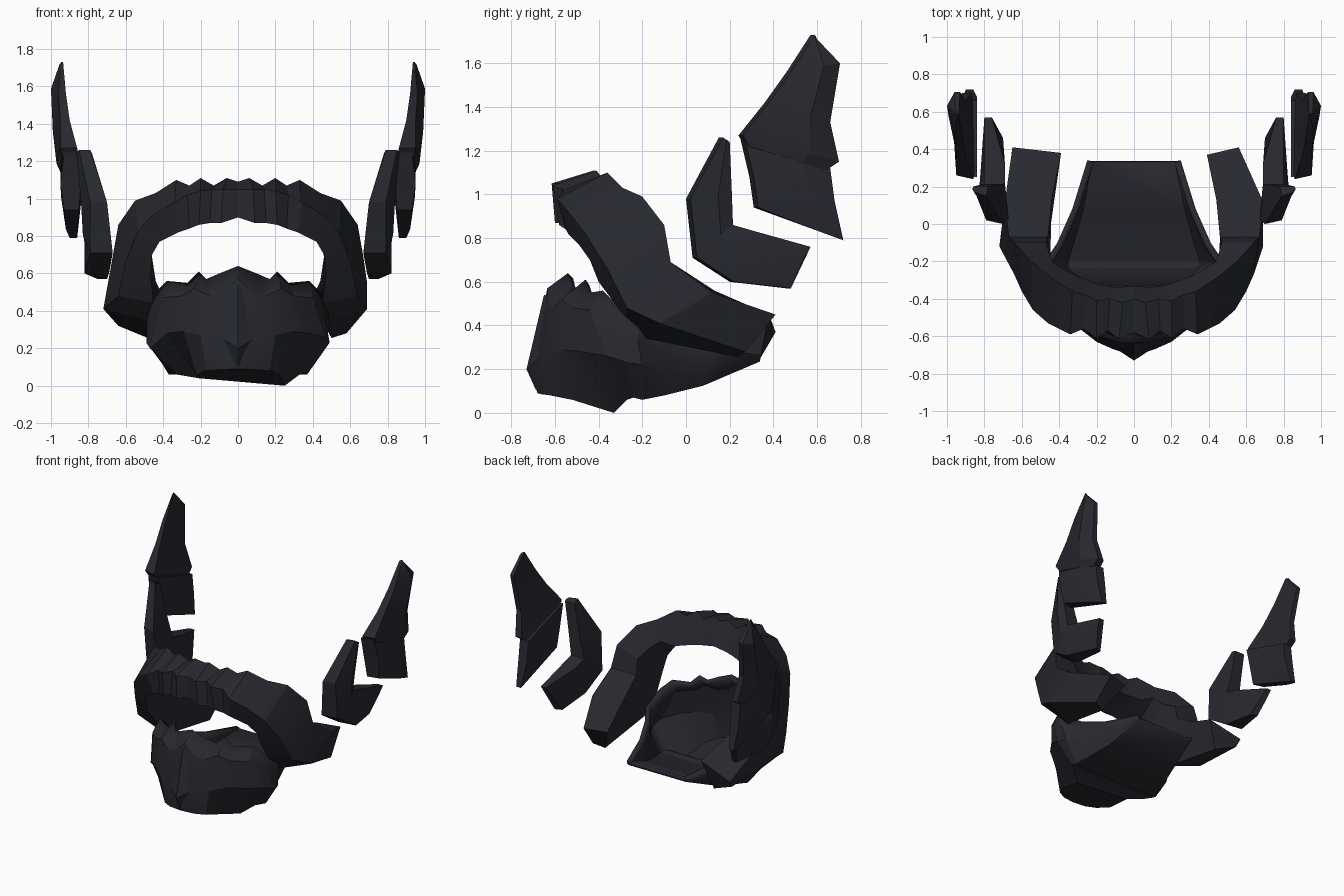
import bpy, bmesh, math

mat = bpy.data.materials.new("charcoal navy")
mat.diffuse_color = (0.021, 0.022, 0.029, 1)


def make(name, verts, faces, thickness=0):
    me = bpy.data.meshes.new(name)
    me.from_pydata(verts, [], faces)
    bm = bmesh.new()
    bm.from_mesh(me)
    bmesh.ops.remove_doubles(bm, verts=bm.verts, dist=0.0005)
    bmesh.ops.recalc_face_normals(bm, faces=bm.faces)
    bm.to_mesh(me)
    bm.free()
    me.materials.append(mat)
    ob = bpy.data.objects.new(name, me)
    bpy.context.collection.objects.link(ob)
    if thickness:
        mod = ob.modifiers.new("wall", 'SOLIDIFY')
        mod.thickness = thickness
        mod.offset = -1
    bpy.ops.object.select_all(action='DESELECT')
    ob.select_set(True)
    bpy.context.view_layer.objects.active = ob
    bpy.ops.object.shade_smooth_by_angle(angle=math.radians(18))
    return ob


def loft(name, sections):
    """Skin equal-sided sections into a capped bar."""
    n, c = len(sections), len(sections[0])
    faces = [tuple(range(c)), tuple(c * n - 1 - k for k in range(c))]
    for i in range(n - 1):
        for k in range(c):
            a, b = c * i + k, c * i + (k + 1) % c
            faces.append((a, b, b + c, a + c))
    return make(name, [v for s in sections for v in s], faces)


def flip(p):
    return (-p[0], p[1], p[2])


# Brow band and cheek arms: front low, front high, back high, back low
brow = [
    [(0, -.59, .90), (0, -.58, 1.05), (0, -.40, 1.09), (0, -.33, .93)],
    [(.09, -.60, .87), (.08, -.615, 1.05), (.06, -.42, 1.11), (.09, -.34, .91)],
    [(.15, -.58, .87), (.14, -.57, 1.05), (.13, -.40, 1.07), (.15, -.33, .90)],
    [(.21, -.58, .86), (.20, -.61, 1.04), (.20, -.41, 1.11), (.20, -.32, .89)],
    [(.26, -.55, .84), (.27, -.56, 1.02), (.26, -.38, 1.07), (.25, -.30, .88)],
    [(.32, -.54, .82), (.34, -.59, .98), (.33, -.36, 1.10), (.30, -.28, .87)],
    [(.42, -.49, .77), (.46, -.53, .91), (.44, -.29, 1.03), (.38, -.24, .90)],
    [(.46, -.44, .70), (.54, -.46, .82), (.55, -.20, .99), (.44, -.20, .85)],
    [(.47, -.40, .60), (.60, -.36, .66), (.64, -.10, .86), (.47, -.10, .80)],
    [(.45, -.28, .44), (.64, -.27, .48), (.67, -.07, .69), (.46, -.07, .69)],
    [(.47, -.18, .34), (.69, -.12, .41), (.69, .12, .55), (.44, .13, .56)],
    [(.50, .24, .255), (.58, .27, .28), (.56, .41, .45), (.39, .37, .45)],
]
left = [[flip(p) for p in s] for s in brow[1:]]
# the left arm is wider and lower at its end
left[-1] = [(-.47, .34, .25), (-.64, .37, .32), (-.65, .41, .37), (-.39, .38, .45)]
x, y, z = left[-2][1]
left[-2][1] = (x - .03, y, z)
loft("brow_band", left[::-1] + brow)

# Jaw shell columns: rim, upper bulge, lower bulge, bottom edge
jaw = [
    [(0, -.54, .64), (0, -.635, .57), (0, -.705, .22), (0, -.68, .09)],
    [(.10, -.53, .60), (.08, -.63, .50), (.11, -.67, .25), (.10, -.66, .085)],
    [(.17, -.50, .57), (.15, -.61, .48), (.20, -.63, .27), (.17, -.62, .08)],
    [(.21, -.46, .61), (.23, -.57, .52), (.29, -.56, .29), (.22, -.52, .06)],
    [(.27, -.44, .55), (.30, -.52, .48), (.38, -.48, .28), (.25, -.33, .00)],
    [(.38, -.38, .56), (.40, -.44, .47), (.47, -.36, .26), (.33, -.27, .06)],
    [(.44, -.32, .50), (.46, -.35, .41), (.49, -.27, .23), (.37, -.24, .07)],
    [(.48, -.21, .42), (.49, -.22, .33), (.47, -.20, .22), (.37, -.20, .06)],
    [(.41, -.10, .35), (.41, -.10, .28), (.40, -.10, .20), (.34, -.10, .08)],
    [(.33, .08, .30), (.33, .08, .25), (.32, .08, .19), (.29, .08, .125)],
    [(.25, .34, .265), (.25, .34, .255), (.25, .34, .245), (.235, .338, .235)],
]
left_jaw = [[flip(p) for p in c] for c in jaw[:0:-1]]
x, y, z = left_jaw[6][3]
left_jaw[6][3] = (x + .04, y, z + .04)
x, y, z = left_jaw[5][2]
left_jaw[5][2] = (x, y, z - .06)
cols = left_jaw + jaw
verts = [p for c in cols for p in c]
faces = [(4 * i + k, 4 * i + k + 1, 4 * i + k + 5, 4 * i + k + 4)
         for i in range(len(cols) - 1) for k in range(3)]
m = len(jaw) - 1
for i in range(m):  # underside strips from left edge to right edge
    a, b = 4 * (m + i) + 3, 4 * (m + i + 1) + 3
    c, d = 4 * (m - i - 1) + 3, 4 * (m - i) + 3
    faces.append((a, b, c) if i == 0 else (a, b, c, d))
make("jaw_shell", verts, faces, 0.035)

# Pointed plate on the middle of the chin
plate = [(0, -.685, .10), (.10, -.665, .26), (.07, -.64, .40), (.03, -.61, .53),
         (-.03, -.61, .53), (-.07, -.64, .40), (-.10, -.665, .26),
         (0, -.73, .20), (0, -.65, .54)]
make("chin_plate", plate, [(0, 1, 7), (1, 2, 7), (2, 3, 8, 7), (3, 4, 8),
                           (4, 5, 7, 8), (5, 6, 7), (6, 0, 7), (0, 6, 5, 4, 3, 2, 1)])


def wing(name, rows):
    """Rows of front (y, z, inner x, outer x), back, and outer ridge x, on both sides."""
    for side, s in (("left", -1), ("right", 1)):
        secs = []
        for f, b, ridge in rows:
            ry, rz = (f[k] * .3 + b[k] * .7 for k in (0, 1))
            secs.append([(s * f[2], f[0], f[1]), (s * f[3], f[0] + .02, f[1]),
                         (s * ridge, ry, rz),
                         (s * b[3], b[0], b[1]), (s * b[2], b[0], b[1])])
        loft(f"{name}_{side}", secs)


# Bent lower horn segments
wing("lower_horn", [
    ((.15, 1.26, .79, .85), (.20, 1.24, .78, .86), .865),
    ((.00, .98, .70, .79), (.21, 1.00, .73, .82), .84),
    ((.03, .71, .67, .79), (.215, .86, .69, .80), .83),
    ((.20, .60, .69, .82), (.32, .83, .69, .80), .82),
    ((.46, .57, .70, .75), (.57, .76, .76, .80), .79),
])

# Upper horn: swept blade over a block
wing("horn_blade", [
    ((.57, 1.73, .935, .945), (.60, 1.71, .935, .955), .955),
    ((.46, 1.56, .92, .96), (.705, 1.60, .93, .96), 1.0),
    ((.36, 1.42, .90, .95), (.66, 1.33, .90, .94), .99),
    ((.24, 1.27, .86, .95), (.70, 1.15, .87, .92), .97),
    ((.27, 1.22, .85, .94), (.64, 1.11, .86, .92), .95),
])
wing("horn_block", [
    ((.25, 1.25, .84, .93), (.66, 1.12, .84, .91), .95),
    ((.29, 1.08, .84, .95), (.68, .97, .84, .91), .945),
    ((.31, .94, .85, .93), (.72, .79, .86, .90), .92),
])
